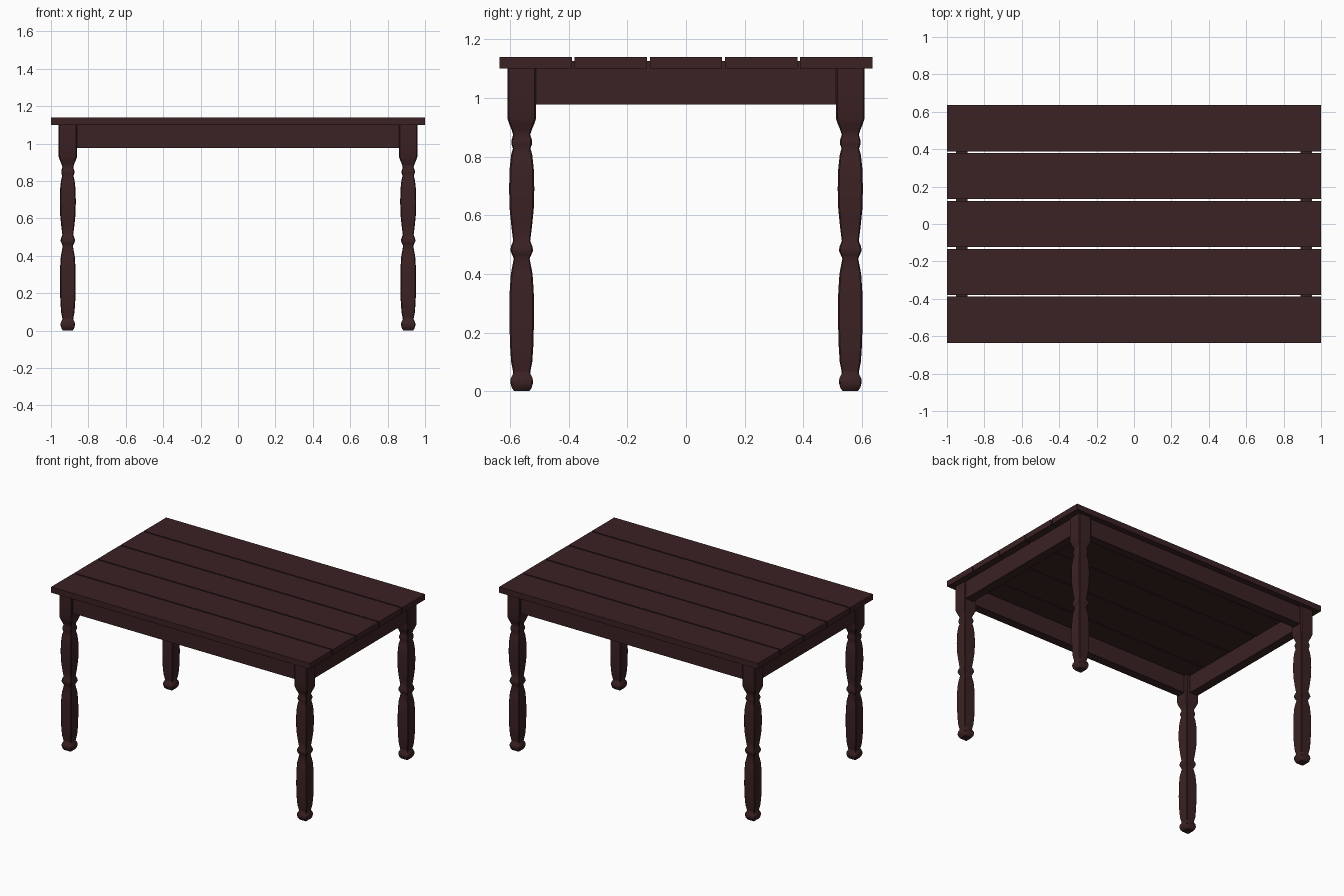
import bpy, bmesh, math

if "Cube" in bpy.data.objects:
    bpy.data.objects.remove(bpy.data.objects["Cube"])

wood = bpy.data.materials.new("dark mahogany wood")
wood.diffuse_color = (0.044, 0.0155, 0.0170, 1)
wood.use_nodes = True
wood.node_tree.nodes["Principled BSDF"].inputs["Base Color"].default_value = wood.diffuse_color


def finish(bm, name):
    bmesh.ops.recalc_face_normals(bm, faces=bm.faces)
    me = bpy.data.meshes.new(name)
    bm.to_mesh(me)
    bm.free()
    me.materials.append(wood)
    ob = bpy.data.objects.new(name, me)
    bpy.context.collection.objects.link(ob)
    return ob


def box(name, x0, x1, y0, y1, z0, z1):
    bm = bmesh.new()
    bmesh.ops.create_cube(bm, size=1)
    for v in bm.verts:
        v.co.x = x0 + (v.co.x + 0.5) * (x1 - x0)
        v.co.y = y0 + (v.co.y + 0.5) * (y1 - y0)
        v.co.z = z0 + (v.co.z + 0.5) * (z1 - z0)
    return finish(bm, name)


# Leg profile: (half width, height) from foot to top block
PROFILE = [(0.026, 0.0), (0.034, 0.012), (0.039, 0.030), (0.037, 0.045),
           (0.029, 0.060), (0.030, 0.070), (0.036, 0.100), (0.040, 0.160),
           (0.042, 0.250), (0.041, 0.340), (0.037, 0.400), (0.027, 0.452),
           (0.033, 0.466), (0.039, 0.480), (0.036, 0.495), (0.029, 0.512),
           (0.035, 0.560), (0.041, 0.620), (0.043, 0.690), (0.041, 0.760),
           (0.036, 0.805), (0.030, 0.828), (0.035, 0.842), (0.035, 0.855),
           (0.029, 0.874), (0.034, 0.890), (0.043, 0.912), (0.049, 0.930),
           (0.049, 1.105)]


def leg(name, cx, cy):
    # Square turned leg with slightly chamfered corners
    bm = bmesh.new()
    rings = []
    for r, z in PROFILE:
        k = r * 0.88
        pts = [(r, -k), (r, k), (k, r), (-k, r), (-r, k), (-r, -k), (-k, -r), (k, -r)]
        rings.append([bm.verts.new((cx + x, cy + y, z)) for x, y in pts])
    for a, b in zip(rings, rings[1:]):
        for i in range(8):
            j = (i + 1) % 8
            bm.faces.new((a[i], a[j], b[j], b[i]))
    bm.faces.new(rings[0])
    bm.faces.new(rings[-1])
    ob = finish(bm, name)
    bpy.ops.object.select_all(action='DESELECT')
    ob.select_set(True)
    bpy.context.view_layer.objects.active = ob
    bpy.ops.object.shade_smooth_by_angle(angle=math.radians(40))


# Table top planks with open gaps
for i in range(5):
    y = (i - 2) * 0.256
    box(f"top_plank_{i + 1}", -1, 1, y - 0.1235, y + 0.1235, 1.10, 1.14)

# Legs
for fy, sy in (("front", -1), ("back", 1)):
    for fx, sx in (("left", -1), ("right", 1)):
        leg(f"{fy}_{fx}_leg", sx * 0.91, sy * 0.56)

# Apron rails, let slightly into the planks
for n, s in (("front", -1), ("back", 1)):
    a, b = sorted((s * 0.535, s * 0.595))
    box(f"{n}_apron", -0.90, 0.90, a, b, 0.977, 1.125)
for n, s in (("left", -1), ("right", 1)):
    a, b = sorted((s * 0.89, s * 0.951))
    box(f"{n}_apron", a, b, -0.55, 0.55, 0.977, 1.125)
